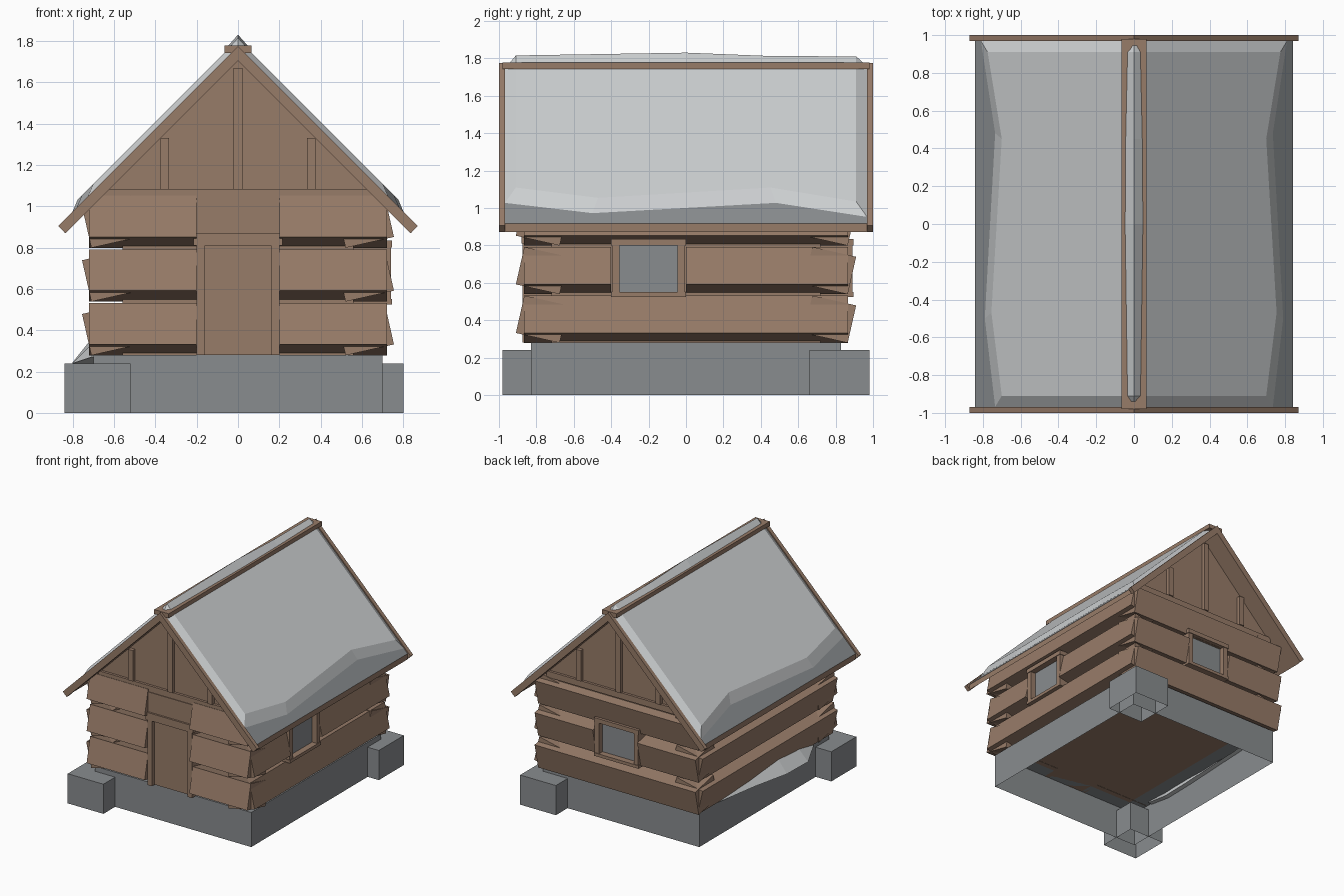
import bpy, bmesh, math
from mathutils import Matrix, Vector

if "Cube" in bpy.data.objects:
    bpy.data.objects.remove(bpy.data.objects["Cube"])


def material(name, rgb):
    m = bpy.data.materials.new(name)
    m.use_nodes = True
    m.diffuse_color = (*rgb, 1)
    m.node_tree.nodes["Principled BSDF"].inputs["Base Color"].default_value = (*rgb, 1)
    return m


WOOD = material("brown wood", (0.31, 0.20, 0.14))
STONE = material("grey stone", (0.25, 0.265, 0.275))
SNOW = material("snow", (0.60, 0.62, 0.63))


def finish(name, bm, *mats):
    bmesh.ops.recalc_face_normals(bm, faces=bm.faces)
    mesh = bpy.data.meshes.new(name)
    bm.to_mesh(mesh)
    bm.free()
    for m in mats:
        mesh.materials.append(m)
    ob = bpy.data.objects.new(name, mesh)
    bpy.context.collection.objects.link(ob)
    return ob


def box(name, x, y, z, mat, open_bottom=False):
    """Box from (min, max) ranges."""
    bm = bmesh.new()
    mid = Vector([(a + b) / 2 for a, b in (x, y, z)])
    size = [b - a for a, b in (x, y, z)]
    bmesh.ops.create_cube(bm, size=1, matrix=Matrix.Translation(mid) @ Matrix.Diagonal((*size, 1)))
    bmesh.ops.recalc_face_normals(bm, faces=bm.faces)
    if open_bottom:
        bmesh.ops.delete(bm, geom=[f for f in bm.faces if f.normal.z < -0.5], context="FACES")
    return finish(name, bm, mat)


def prism(name, points, y0, y1, *mats):
    """Extrude an (x, z) outline along y."""
    bm = bmesh.new()
    face = bm.faces.new([bm.verts.new((x, y0, z)) for x, z in points])
    ext = bmesh.ops.extrude_face_region(bm, geom=[face])
    for v in ext["geom"]:
        if isinstance(v, bmesh.types.BMVert):
            v.co.y = y1
    return finish(name, bm, *mats)


def log(name, start, end, offset, z, turn):
    """Tilted squared log running along x, or along y when turned."""
    bm = bmesh.new()
    place = (Matrix.Rotation(turn, 4, "Z") @ Matrix.Translation(((start + end) / 2, offset, z))
             @ Matrix.Rotation(math.radians(-12.7), 4, "X")
             @ Matrix.Diagonal((end - start, 0.24, 0.205, 1)))
    bmesh.ops.create_cube(bm, size=1, matrix=place)
    return finish(name, bm, WOOD)


# Stone base, hollow underneath, with two corner blocks
box("foundation", (-0.7, 0.7), (-0.83, 0.83), (0, 0.28), STONE, True)
box("front_corner_stone", (-0.84, -0.52), (-0.98, -0.66), (0, 0.24), STONE, True)
box("back_corner_stone", (0.48, 0.80), (0.66, 0.98), (0, 0.24), STONE, True)

# Log walls: each wall lists, per course, the gap cut for a door or window
QUARTER = math.pi / 2
walls = {
    "front": (0.72, -0.77, 0, [(-0.2, 0.2)] * 3),
    "back": (0.72, 0.77, 0, [None, (-0.2, 0.2), None]),
    "left": (0.865, -0.615, QUARTER, [None, (-0.4, 0.0), None]),
    "right": (0.865, 0.615, QUARTER, [None, None, None]),
}
for wall, (half, offset, turn, gaps) in walls.items():
    for course, gap in enumerate(gaps):
        z = 0.405 + 0.26 * course
        spans = [(-half, gap[0]), (gap[1], half)] if gap else [(-half, half)]
        for i, (a, b) in enumerate(spans):
            log(f"{wall}_log_{course + 1}_{i + 1}", a, b, offset, z, turn)
box("inner_walls", (-0.56, 0.56), (-0.72, 0.72), (0.28, 1.02), WOOD)

# Door in the front wall
box("door", (-0.17, 0.17), (-0.84, -0.72), (0.28, 0.81), WOOD)
for side in (-1, 1):
    x = sorted((side * 0.16, side * 0.2))
    box("door_jamb", x, (-0.875, -0.7), (0.28, 0.81), WOOD)
box("door_head", (-0.215, 0.215), (-0.88, -0.7), (0.81, 0.87), WOOD)
box("door_lintel", (-0.2, 0.2), (-0.865, -0.7), (0.87, 1.03), WOOD)


# Framed windows; built facing the front, then turned into place
def window(name, turn, out, centre):
    parts = [box(name + "_pane", (-0.16, 0.16), (0.05, 0.06), (0.54, 0.81), STONE),
             box(name + "_sill", (-0.2, 0.2), (0, 0.2), (0.525, 0.55), WOOD),
             box(name + "_head", (-0.2, 0.2), (0, 0.2), (0.8, 0.835), WOOD)]
    for side in (-1, 1):
        x = sorted((side * 0.155, side * 0.195))
        parts.append(box(name + "_jamb", x, (0.005, 0.2), (0.55, 0.8), WOOD))
    for p in parts:
        p.data.transform(Matrix.Rotation(turn, 4, "Z") @ Matrix.Translation((centre, -out, 0)))


window("left_window", QUARTER, 0.745, -0.2)
window("back_window", math.pi, 0.895, 0)

# Gables with tie beams, studs and sloping barge boards
for end, s in (("front", -1), ("back", 1)):
    prism(end + "_gable", [(-0.72, 1.0), (0.72, 1.0), (0, 1.72)], s * 0.70, s * 0.84, WOOD)
    box(end + "_tie_beam", (-0.65, 0.65), sorted((s * 0.7, s * 0.86)), (1.03, 1.08), WOOD)
    for x, top in ((-0.355, 1.33), (0, 1.67), (0.355, 1.33)):
        box(end + "_gable_stud", (x - 0.021, x + 0.021), sorted((s * 0.8, s * 0.87)), (1.08, top), WOOD)
    prism(end + "_barge_boards",
          [(-0.87, 0.905), (0, 1.775), (0.87, 0.905), (0.835, 0.87), (0, 1.705), (-0.835, 0.87)],
          s * 0.968, s, WOOD)

# Roof: wooden underside and edge, stone-grey upper slopes
roof = prism("roof", [(-0.842, 0.918), (0, 1.76), (0.842, 0.918), (0.842, 0.872), (0, 1.71), (-0.842, 0.872)],
             -0.97, 0.97, WOOD, STONE)
for f in roof.data.polygons:
    f.material_index = 1 if f.normal.z > 0.5 else 0

# Ridge board
box("ridge_board", (-0.065, 0.065), (-0.98, 0.98), (1.742, 1.777), WOOD)

# Snow sheets with a wavy lower edge and bevelled rim
edge = [(-0.968, 0.735), (-0.5, 0.79), (0.48, 0.735), (0.968, 0.81)]
for side in (-1, 1):
    bm = bmesh.new()
    rims = []
    for inset, lift in ((0, 0), (0.05, 0.047)):
        low = [(x - inset * 0.7, y * (1 - inset * 1.2)) for y, x in edge]
        high = [(0.02, y) for _, y in reversed(low)]
        rims.append([bm.verts.new((side * x, y, 1.762 - x + lift)) for x, y in low + high])
    n = len(edge)
    for i in range(2 * n):
        j = (i + 1) % (2 * n)
        bm.faces.new((rims[0][i], rims[0][j], rims[1][j], rims[1][i]))
    for i in range(n - 1):
        k = 2 * n - 1 - i
        bm.faces.new((rims[1][i], rims[1][i + 1], rims[1][k - 1], rims[1][k]))
    finish("roof_snow", bm, SNOW)

# Snow lying along the ridge board
bm = bmesh.new()
rings = []
for y, w, z in ((-0.94, 0.015, 1.778), (-0.91, 0.035, 1.815), (0, 0.048, 1.83),
                (0.45, 0.045, 1.812), (0.91, 0.035, 1.81), (0.945, 0.015, 1.778)):
    rings.append([bm.verts.new(p) for p in ((-w, y, 1.776), (0, y, z), (w, y, 1.776))])
for a, b in zip(rings, rings[1:]):
    for i in range(2):
        bm.faces.new((a[i], a[i + 1], b[i + 1], b[i]))
finish("ridge_snow", bm, SNOW)

# Snow drift banked against the right wall
bm = bmesh.new()
rows = []
for y, x, foot, top in ((0.66, -0.705, 0.28, 0.285), (0.2, -0.75, 0.262, 0.32),
                        (-0.15, -0.80, 0.245, 0.37), (-0.42, -0.80, 0.24, 0.34), (-0.62, -0.71, 0.27, 0.285)):
    rows.append([bm.verts.new(p) for p in ((-0.66, y, foot), (x, y, foot), (-0.70, y, top))])
for a, b in zip(rows, rows[1:]):
    for i in range(3):
        j = (i + 1) % 3
        bm.faces.new((a[i], a[j], b[j], b[i]))
bm.faces.new(rows[0])
bm.faces.new(rows[-1])
finish("snow_drift", bm, SNOW)
